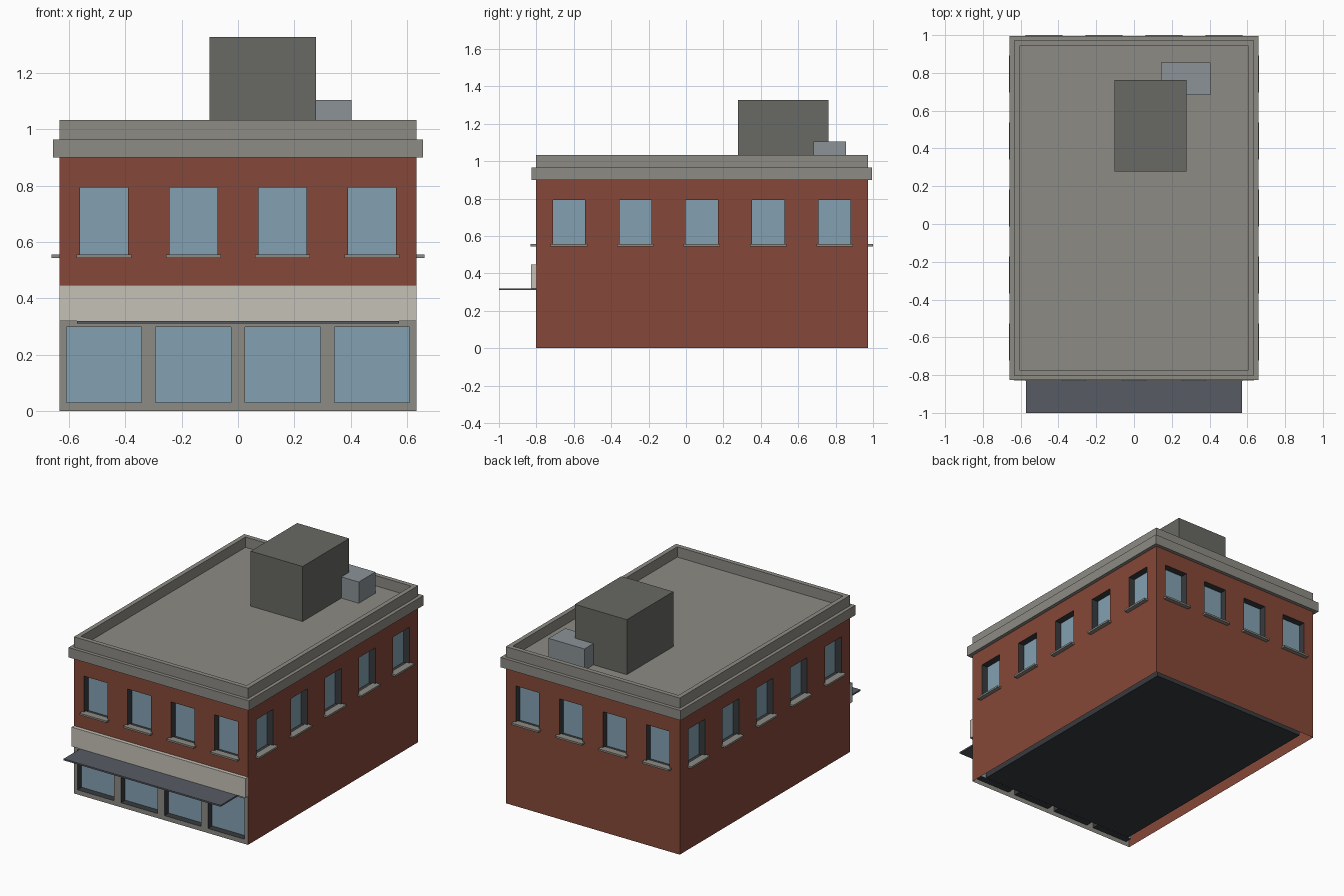
import bpy, bmesh
from mathutils import Vector

if "Cube" in bpy.data.objects:
    bpy.data.objects.remove(bpy.data.objects["Cube"])


def mat(name, hexcol):
    m = bpy.data.materials.new(name)
    rgb = [(int(hexcol[i:i + 2], 16) / 255) ** 2.2 for i in (0, 2, 4)]
    m.diffuse_color = (*rgb, 1)
    m.use_nodes = True
    m.node_tree.nodes["Principled BSDF"].inputs["Base Color"].default_value = m.diffuse_color
    return m


BRICK, STONE = mat("brick", "84493B"), mat("stone", "8C8A83")
SIGN, GLASS = mat("sign_band", "C4C0B6"), mat("glass", "82A0B0")
DARK, AWN = mat("interior", "3A3D40"), mat("awning", "585C64")
HOUSE, UNIT = mat("roof_house", "686863"), mat("metal", "8A9196")

HX, Y0, Y1 = 0.635, -0.803, 0.972      # body footprint
CY, HY = (Y0 + Y1) / 2, (Y1 - Y0) / 2
SILL_Z, HEAD_Z, TOP_Z, SHOP_Z = 0.55, 0.793, 0.90, 0.32
RECESS = 0.045


def mesh_object(name, quads, material):
    bm = bmesh.new()
    for q in quads:
        bm.faces.new([bm.verts.new(p) for p in q])
    bmesh.ops.remove_doubles(bm, verts=bm.verts, dist=1e-5)
    me = bpy.data.meshes.new(name)
    bm.to_mesh(me)
    bm.free()
    me.materials.append(material)
    ob = bpy.data.objects.new(name, me)
    bpy.context.collection.objects.link(ob)
    return ob


def box_quads(lo, hi, put=lambda x, y, z: Vector((x, y, z))):
    (a, b, c), (d, e, f) = lo, hi
    p = [put(x, y, z) for z in (c, f) for x, y in ((a, b), (d, b), (d, e), (a, e))]
    ids = [(3, 2, 1, 0), (4, 5, 6, 7)] + [(i, (i + 1) % 4, (i + 1) % 4 + 4, i + 4) for i in range(4)]
    return [[p[i] for i in q] for q in ids]


def box(name, lo, hi, material):
    return mesh_object(name, box_quads(lo, hi), material)


def wall(name, centre, along, out, half, z0, z1, count, win_w, w0, w1, material, sills=True):
    """Flat wall with a row of evenly spaced recessed windows."""
    c, u, n = Vector(centre), Vector(along), Vector(out)

    def put(a, d, z):
        return c + u * a + n * d + Vector((0, 0, z))

    step = 2 * half / count
    mids = [-half + step * (i + 0.5) for i in range(count)]
    cuts = [-half] + [m + s * win_w / 2 for m in mids for s in (-1, 1)] + [half]
    zs = [z0, w0, w1, z1]
    skin, reveal, panes, ledges = [], [], [], []
    for i in range(len(cuts) - 1):
        a, b = cuts[i], cuts[i + 1]
        for j in range(3):
            corners = [(a, zs[j]), (b, zs[j]), (b, zs[j + 1]), (a, zs[j + 1])]
            if i % 2 and j == 1:      # opening
                panes.append([put(x, -RECESS, z) for x, z in corners])
                for k in range(4):
                    (p, q), (r, s) = corners[k], corners[(k + 1) % 4]
                    reveal.append([put(p, 0, q), put(r, 0, s), put(r, -RECESS, s), put(p, -RECESS, q)])
            else:
                skin.append([put(x, 0, z) for x, z in corners])
    mesh_object(name, skin, material)
    mesh_object(name + "_window_reveals", reveal, DARK)
    mesh_object(name + "_window_panes", panes, GLASS)
    if sills:
        for m in mids:
            ledges += box_quads((m - 0.098, -0.02, w0 - 0.006), (m + 0.098, 0.028, w0 + 0.006), put)
        mesh_object(name + "_sills", ledges, STONE)


# Brick walls with upper windows
front, back = (0, Y0, 0), (0, Y1, 0)
wall("front_wall", front, (1, 0, 0), (0, -1, 0), HX, SHOP_Z, TOP_Z, 4, 0.17, SILL_Z, HEAD_Z, BRICK)
wall("back_wall", back, (-1, 0, 0), (0, 1, 0), HX, 0, TOP_Z, 4, 0.17, SILL_Z, HEAD_Z, BRICK)
for side, s in (("right", 1), ("left", -1)):
    wall(side + "_wall", (s * HX, CY, 0), (0, s, 0), (s, 0, 0), HY, 0, TOP_Z, 5, 0.172,
         SILL_Z, HEAD_Z, BRICK)

# Shop front with large windows
wall("shop_front", front, (1, 0, 0), (0, -1, 0), HX, 0, SHOP_Z, 4, 0.268, 0.03, 0.298, STONE, sills=False)

# Dark core behind the glass
t = 0.06
box("interior_core", (-HX + t, Y0 + t, 0.02), (HX - t, Y1 - t, TOP_Z), DARK)

# Sign band and flat awning
box("sign_band", (-HX, Y0 - 0.025, SHOP_Z), (HX, Y0, 0.447), SIGN)
box("awning", (-0.573, -1.0, 0.31), (0.573, Y0, 0.32), AWN)

# Cornice, its top being the roof deck
e = 0.023
box("cornice_and_roof", (-HX - e, Y0 - e, TOP_Z), (HX + e, Y1 + e, 0.965), STONE)

# Parapet ring
w = 0.03
P0, P1 = 0.965, 1.033
ring = []
outer = [(-HX, Y0), (HX, Y0), (HX, Y1), (-HX, Y1)]
inner = [(-HX + w, Y0 + w), (HX - w, Y0 + w), (HX - w, Y1 - w), (-HX + w, Y1 - w)]
for i in range(4):
    j = (i + 1) % 4
    ring += [[(*outer[i], P0), (*outer[j], P0), (*outer[j], P1), (*outer[i], P1)],
             [(*outer[i], P1), (*outer[j], P1), (*inner[j], P1), (*inner[i], P1)],
             [(*inner[j], P0), (*inner[i], P0), (*inner[i], P1), (*inner[j], P1)]]
mesh_object("parapet", ring, STONE)

# Rooftop boxes
box("stair_house", (-0.102, 0.278, P0), (0.277, 0.763, 1.328), HOUSE)
box("air_unit", (0.142, 0.682, P0), (0.404, 0.856, 1.105), UNIT)
